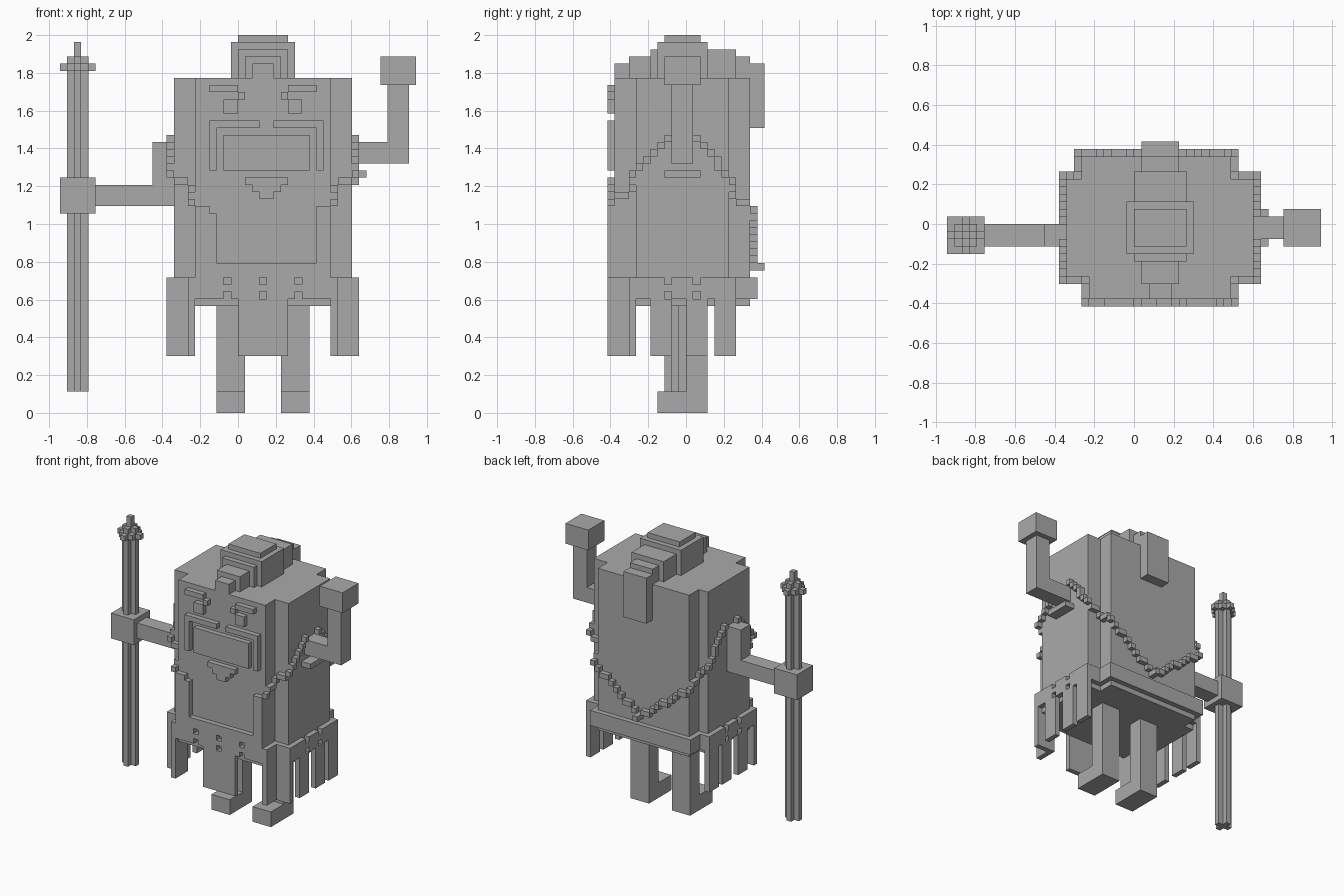
import bpy, bmesh
from mathutils import Vector

U = 2 / 53  # size of one block

default = bpy.data.objects.get("Cube")
if default:
    bpy.data.objects.remove(default, do_unlink=True)

grey = bpy.data.materials.new("plain_grey")
grey.use_nodes = True
grey.diffuse_color = (0.4, 0.4, 0.4, 1)
bsdf = next(n for n in grey.node_tree.nodes if n.type == 'BSDF_PRINCIPLED')
bsdf.inputs["Base Color"].default_value = grey.diffuse_color


def finish(name, bm):
    bmesh.ops.recalc_face_normals(bm, faces=bm.faces)
    mesh = bpy.data.meshes.new(name)
    bm.to_mesh(mesh)
    bm.free()
    mesh.materials.append(grey)
    obj = bpy.data.objects.new(name, mesh)
    bpy.context.scene.collection.objects.link(obj)
    return obj


def boxes(name, *spans):
    """One object from blocks given as ((x0, x1), (y0, y1), (z0, z1)) in block units."""
    bm = bmesh.new()
    for span in spans:
        lo, hi = Vector([s[0] for s in span]), Vector([s[1] for s in span])
        verts = bmesh.ops.create_cube(bm, size=1)["verts"]
        for v in verts:
            v.co = Vector([(lo[i] if v.co[i] < 0 else hi[i]) * U for i in range(3)])
    return finish(name, bm)


def notched_prism(name, grow, z0, z1):
    """Torso outline with four notched corners, widened by grow."""
    g = grow
    l, r, f, b = -9 - g, 16 + g, -7 - g, 6 + g
    fl, bl, nr, ff, bb = -6 - g, -7 - g, 13 + g, -10 - g, 9 + g
    outline = [(fl, ff), (nr, ff), (nr, f), (r, f), (r, b), (nr, b),
               (nr, bb), (bl, bb), (bl, b), (l, b), (l, f), (fl, f)]
    bm = bmesh.new()
    face = bm.faces.new([bm.verts.new((x * U, y * U, z0 * U)) for x, y in outline])
    top = bmesh.ops.extrude_face_region(bm, geom=[face])["geom"]
    bmesh.ops.translate(bm, vec=(0, 0, (z1 - z0) * U),
                        verts=[v for v in top if isinstance(v, bmesh.types.BMVert)])
    return finish(name, bm)


# Torso and belt
notched_prism("torso", 0, 15, 47)
belt = notched_prism("belt", 1, 16, 19)

# Notches in the belt's front and sides
cuts = []
for z in ((18, 19.5), (15.5, 17)):
    cuts += [((x, x + 1), (-12, -10), z) for x in (-2, 3, 8)]
    for side in ((16, 18), (-11, -9)):
        cuts += [(side, (y, y + 1), z) for y in (-3, 1)]
cutter = boxes("belt_notch_cutter", *cuts)
cutter.hide_render = True
cutter.hide_viewport = True
cutter.display_type = 'WIRE'
mod = belt.modifiers.new("notches", 'BOOLEAN')
mod.operation = 'DIFFERENCE'
mod.solver = 'EXACT'
mod.object = cutter

# Hanging fringe below the belt
hang = (8, 16)
boxes("front_flap", ((0, 7), (-11, -10), hang))
for side, outer, corner, inner in (("right", (-10, -9), (-10, -6), (-7, -6)),
                                   ("left", (16, 17), (13, 17), (13, 14))):
    boxes(side + "_corner_fringe", (corner, (-8, -7), hang), (inner, (-11, -7), hang))
    boxes(side + "_side_fringe",
          *[(outer, (y, y + 3), hang) for y in (-5, 0, 4)])

# Legs and feet
for side, x in (("right", -3), ("left", 6)):
    boxes(side + "_leg", ((x, x + 4), (0, 3), (3, 15)))
    boxes(side + "_foot", ((x, x + 4), (-4, 3), (0, 3)))

# Raised left arm
boxes("left_arm", ((16, 24), (-2, 1), (35, 38)), ((21, 24), (-2, 1), (38, 46)))
boxes("left_hand", ((20, 25), (-3, 2), (46, 50)))
boxes("left_armpit_band", ((16, 18), (-3, 2), (33, 34)))

# Right arm holding the staff
boxes("right_arm", ((-12, -9), (-3, 0), (29, 38)), ((-20, -12), (-3, 0), (29, 32)))
boxes("right_hand", ((-25, -20), (-4, 1), (28, 33)))
shaft = (3, 48)
boxes("staff_shaft", ((-24, -21), (-2, -1), shaft), ((-23, -22), (-3, 0), shaft))
boxes("staff_head", ((-25, -20), (-2, -1), (48, 49)), ((-23, -22), (-4, 1), (48, 49)),
      ((-24, -21), (-3, 0), (48, 49)), ((-24, -21), (-2, -1), (47, 50)),
      ((-23, -22), (-3, 0), (47, 50)), ((-23, -22), (-2, -1), (50, 52)))

# Hair ridge running from brow to nape
boxes("hair_crown", ((-1, 8), (-4, 3), (47, 52)), ((0, 7), (-3, 2), (52, 53)))
boxes("hair_front", ((0, 7), (-5, -4), (47, 51)), ((1, 6), (-8, -5), (47, 50)),
      ((2, 5), (-10, -8), (47, 49)))
boxes("hair_back", ((0, 7), (3, 7), (47, 51)), ((1, 6), (7, 9), (47, 50)),
      ((1, 6), (9, 11), (40, 49)))

# Face relief
front = (-11, -10)


def relief(name, *rects):
    boxes(name, *[(x, front, z) for x, z in rects])


relief("right_brow", ((-4, 0), (45, 46)), ((0, 1), (44, 45)))
relief("left_brow", ((7, 11), (45, 46)), ((6, 7), (44, 45)))
relief("eyes", ((-2, 0), (42, 44)), ((7, 9), (42, 44)))
relief("right_cheek_line", ((-4, 3), (40, 41)), ((-4, -3), (34, 40)))
relief("left_cheek_line", ((5, 12), (40, 41)), ((11, 12), (34, 40)))
relief("mouth", ((-2, 10), (34, 39)))
relief("chin_tuft", *[((1 + i, 7 - i), (32 - i, 33 - i)) for i in range(3)])
relief("apron_frame", ((-6, -3), (19, 28)), ((11, 13), (19, 28)), ((-3, 11), (19, 21)))


# Bead chains slung from each shoulder to the front and back
def chain(name, *points):
    cells = set()
    for a, b in zip(points, points[1:]):
        a, b = Vector(a), Vector(b)
        n = max(1, int(max(abs(c) for c in b - a)))
        cells |= {tuple(round(c) for c in a.lerp(b, i / n)) for i in range(n + 1)}
    boxes(name, *[tuple((c, c + 1) for c in cell) for cell in sorted(cells)])


for side, x, notch, back_notch, end in (("left", 16, 13, 13, 11),
                                        ("right", -10, -7, -8, -5)):
    chain(side + "_front_chain", (x, -3, 38), (x, -8, 33), (notch, -8, 31),
          (notch, -11, 29), (end, -11, 28))
    chain(side + "_back_chain", (x, 1, 38), (x, 6, 32), (back_notch, 6, 30),
          (back_notch, 9, 28), (3, 9, 20))
boxes("chain_clasp", ((3, 4), (10, 11), (20, 21)))
